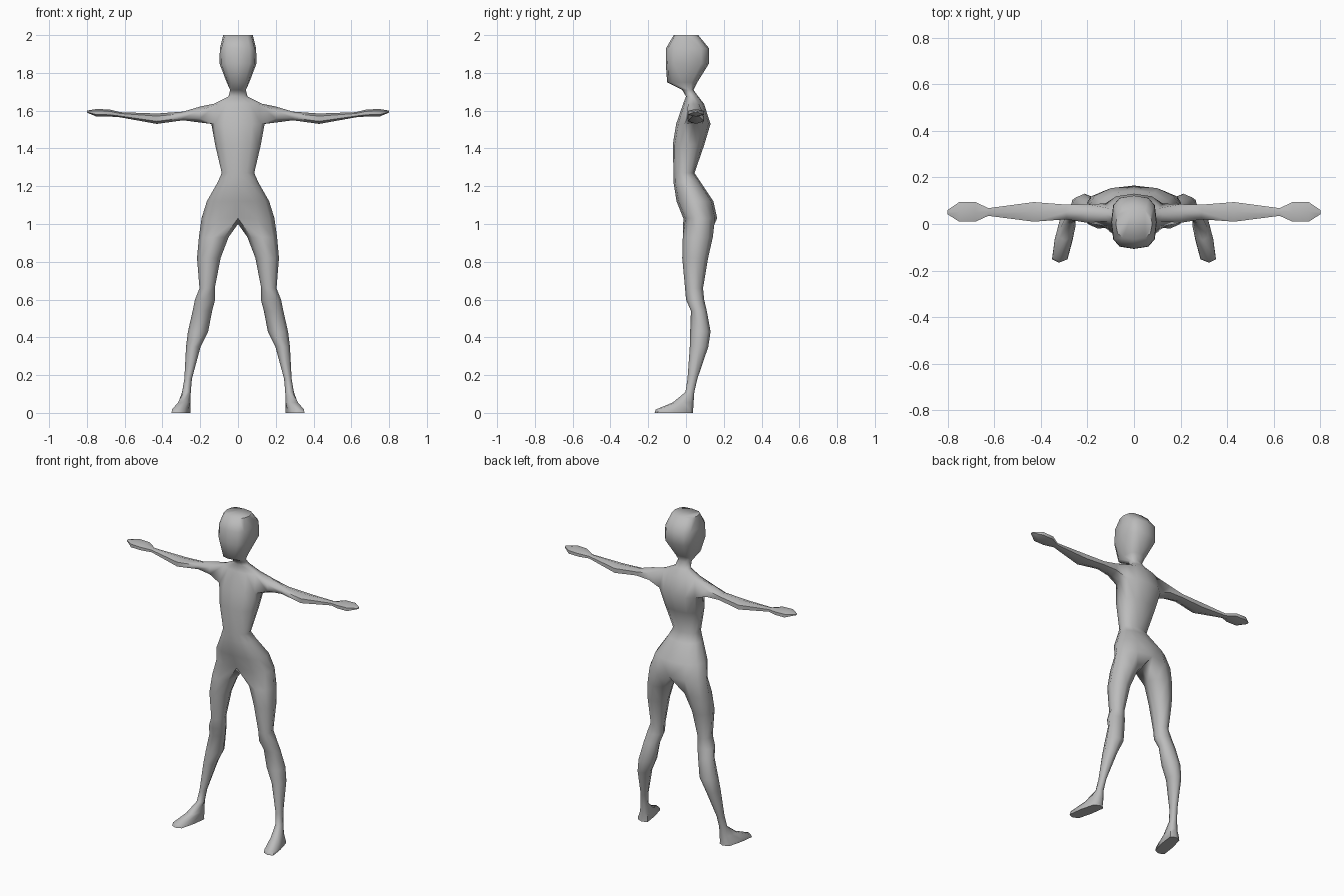
import bpy, bmesh, math

if "Cube" in bpy.data.objects:
    bpy.data.objects.remove(bpy.data.objects["Cube"])

skin = bpy.data.materials.new("grey_skin")
skin.diffuse_color = (0.5, 0.5, 0.5, 1)
skin.use_nodes = True
skin.node_tree.nodes["Principled BSDF"].inputs["Base Color"].default_value = skin.diffuse_color

bm = bmesh.new()


def half_ring(z, hw, y0, y1, p):
    """Seven points from front centre round the side to back centre."""
    mid, ry, ring = (y0 + y1) / 2, (y1 - y0) / 2, []
    for i in range(7):
        t = math.pi * i / 6
        c = math.cos(t)
        x = 0 if i in (0, 6) else hw * math.sin(t) ** p
        y = mid - ry * math.copysign(abs(c) ** p, c)
        ring.append(bm.verts.new((x, y, z)))
    return ring


def leg_ring(z, x0, x1, y0, y1, p=1.0, shear=0.0):
    """Eight points, starting at the inner front, ending at the inner side."""
    cx, cy, ring = (x0 + x1) / 2, (y0 + y1) / 2, []
    for i in range(8):
        a = math.radians(45 * (i - 3))
        c, s = math.cos(a), math.sin(a)
        dx = (x1 - x0) / 2 * math.copysign(abs(c) ** p, c)
        dy = (y1 - y0) / 2 * math.copysign(abs(s) ** p, s)
        ring.append(bm.verts.new((cx + dx - shear * dy, cy + dy, z)))
    return ring


def arm_ring(x, y0, y1, z0, z1):
    """Six points: three along the underside, three back along the top."""
    ym, zm, q = (y0 + y1) / 2, (z0 + z1) / 2, (z1 - z0) / 4
    pts = [(y0, zm - q), (ym, z0), (y1, zm - q), (y1, zm + q), (ym, z1), (y0, zm + q)]
    return [bm.verts.new((x, y, z)) for y, z in pts]


def bridge(a, b, closed=True, skip=()):
    n = len(a)
    for i in range(n if closed else n - 1):
        if i not in skip:
            j = (i + 1) % n
            bm.faces.new((a[i], a[j], b[j], b[i]))


# Head, neck and trunk: height, half width, front y, back y, squareness
TRUNK = [
    (2.00, .078, -.065, .065, .7),
    (1.93, .096, -.106, .122, .65),
    (1.85, .098, -.107, .122, .65),
    (1.75, .060, -.100, .060, .7),
    (1.71, .042, -.020, .040, .9),
    (1.675, .050, .000, .065, 1),
    (1.637, .125, -.015, .095, 1),
    (1.53, .141, -.052, .130, .9),
    (1.42, .121, -.070, .097, .9),
    (1.27, .086, -.066, .045, .9),
    (1.22, .108, -.066, .078, .9),
    (1.12, .165, -.050, .145, .9),
    (1.03, .193, -.014, .165, .95),
]
SHOULDER = 6
rings = [half_ring(*r) for r in TRUNK]
bm.faces.new(rings[0])
for k in range(len(rings) - 1):
    bridge(rings[k], rings[k + 1], False, (2, 3) if k == SHOULDER else ())

# Arm and hand, grown out of the opening at the shoulder
ARM = [
    (.20, .005, .085, 1.537, 1.622),
    (.29, .020, .083, 1.549, 1.595),
    (.43, .010, .094, 1.530, 1.585),
    (.625, .035, .068, 1.565, 1.592),
    (.68, .010, .094, 1.569, 1.606),
    (.75, .010, .094, 1.569, 1.609),
    (.80, .042, .060, 1.590, 1.600),
]
top, low = rings[SHOULDER], rings[SHOULDER + 1]
prev = [low[2], low[3], low[4], top[4], top[3], top[2]]
for r in ARM:
    ring = arm_ring(*r)
    bridge(prev, ring)
    prev = ring
bm.faces.new(prev)

# Leg and foot, grown out of half the pelvis plus a crotch point
LEG = [
    (.93, .050, .207, -.017, .142),
    (.82, .092, .217, -.020, .117),
    (.66, .123, .204, -.005, .090),
    (.60, .121, .228, .000, .096),
    (.54, .137, .240, .026, .110),
    (.43, .158, .265, .022, .130),
    (.35, .198, .275, .020, .118),
    (.18, .244, .284, .008, .060),
    (.11, .250, .296, -.003, .044),
    (.055, .252, .316, -.070, .040, .75, .2),
    (.018, .262, .339, -.160, .038, .5, .2),
    (.00, .262, .340, -.166, .038, .45, .2),
]
prev = rings[-1] + [bm.verts.new((0, .07, 1.0))]
for r in LEG:
    ring = leg_ring(*r)
    bridge(prev, ring)
    prev = ring
bm.faces.new(prev)

bmesh.ops.recalc_face_normals(bm, faces=bm.faces)
mesh = bpy.data.meshes.new("body")
bm.to_mesh(mesh)
bm.free()
mesh.materials.append(skin)
body = bpy.data.objects.new("body", mesh)
bpy.context.collection.objects.link(body)

# Smooth shading, then the mirrored other half
bpy.context.view_layer.objects.active = body
body.select_set(True)
bpy.ops.object.shade_smooth_by_angle(angle=math.radians(65))
mirror = body.modifiers.new("mirror", 'MIRROR')
mirror.use_clip = True
